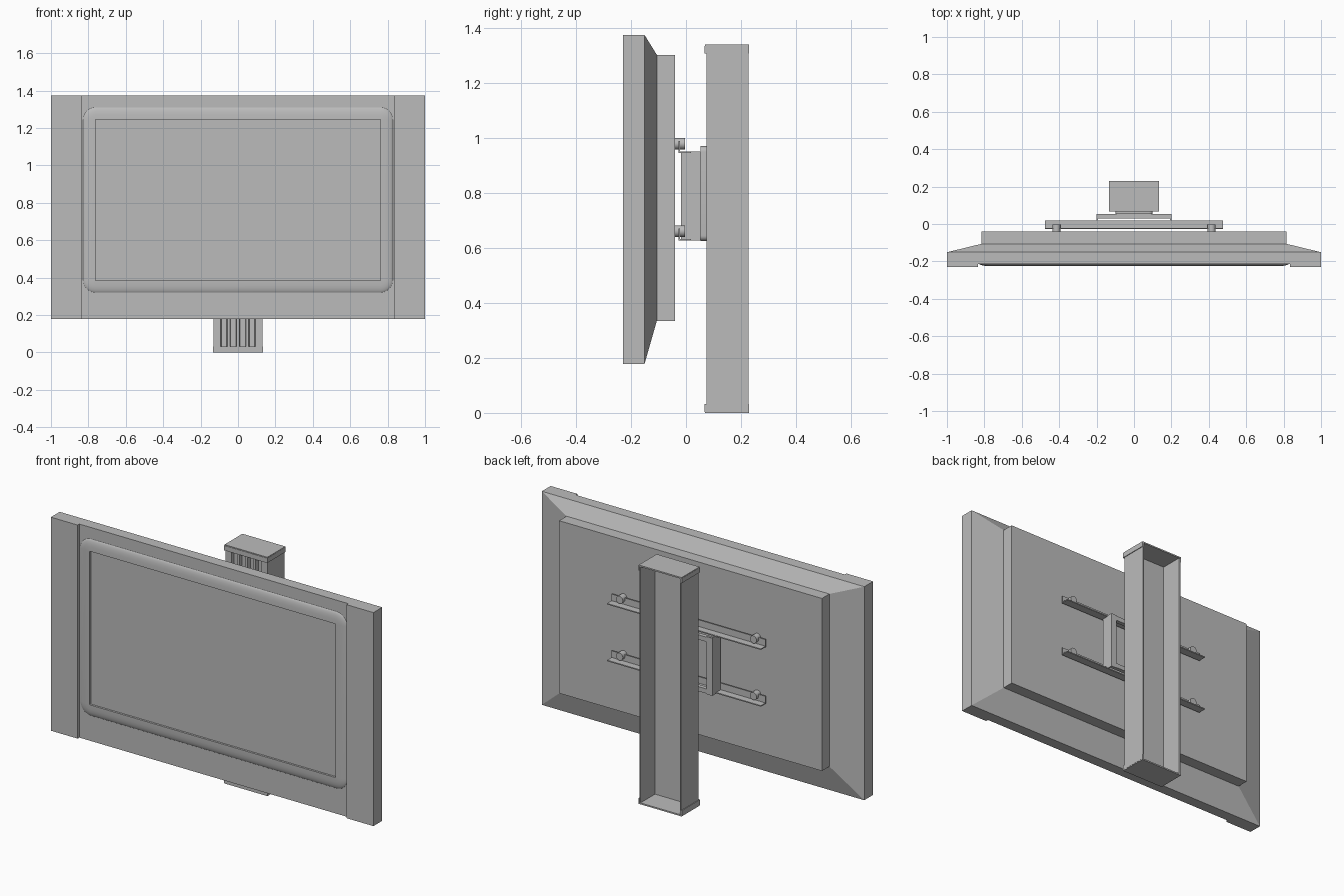
import bpy, bmesh
from math import pi, sin, cos, radians

if "Cube" in bpy.data.objects:
    bpy.data.objects.remove(bpy.data.objects["Cube"], do_unlink=True)

GREY = (0.5, 0.5, 0.5, 1)
mat = bpy.data.materials.new("plain grey")
mat.use_nodes = True
mat.diffuse_color = GREY
mat.node_tree.nodes["Principled BSDF"].inputs["Base Color"].default_value = GREY


def finish(name, bm, smooth=False):
    bmesh.ops.recalc_face_normals(bm, faces=bm.faces)
    mesh = bpy.data.meshes.new(name)
    bm.to_mesh(mesh)
    bm.free()
    mesh.materials.append(mat)
    ob = bpy.data.objects.new(name, mesh)
    bpy.context.collection.objects.link(ob)
    if smooth:
        bpy.ops.object.select_all(action='DESELECT')
        ob.select_set(True)
        bpy.context.view_layer.objects.active = ob
        bpy.ops.object.shade_smooth_by_angle(angle=radians(35))
    return ob


def box(name, x, y, z):
    bm = bmesh.new()
    bmesh.ops.create_cube(bm, size=1)
    for v in bm.verts:
        for i, (lo, hi) in enumerate((x, y, z)):
            v.co[i] = lo if v.co[i] < 0 else hi
    return finish(name, bm)


def mirrored(name, x, y, z):
    box("left_" + name, x, y, z)
    box("right_" + name, (-x[1], -x[0]), y, z)


def loft(name, rings, caps=True, smooth=False):
    bm = bmesh.new()
    loops = [[bm.verts.new(p) for p in ring] for ring in rings]
    n = len(loops[0])
    for a, b in zip(loops, loops[1:]):
        for i in range(n):
            j = (i + 1) % n
            bm.faces.new((a[i], a[j], b[j], b[i]))
    if caps:
        bm.faces.new(loops[0])
        bm.faces.new(loops[-1])
    return finish(name, bm, smooth)


def rect(y, hx, z0, z1):
    return [(-hx, y, z0), (hx, y, z0), (hx, y, z1), (-hx, y, z1)]


def round_rect(y, hx, z0, z1, r, seg=6):
    pts = []
    corners = ((hx - r, z1 - r), (r - hx, z1 - r), (r - hx, z0 + r), (hx - r, z0 + r))
    for k, (cx, cz) in enumerate(corners):
        for s in range(seg + 1):
            a = (k + s / seg) * pi / 2
            pts.append((cx + r * cos(a), y, cz + r * sin(a)))
    return pts


# Display body: front slab, tapered back, rear housing
loft("display_body", [rect(-0.214, 1, 0.178, 1.375), rect(-0.151, 1, 0.178, 1.375),
                      rect(-0.106, 0.815, 0.335, 1.302), rect(-0.04, 0.815, 0.335, 1.302)])
mirrored("side_panel", (0.834, 1), (-0.229, -0.214), (0.178, 1.375))

# Rounded bezel around a recessed screen
profile = [(0, -0.212), (0.004, -0.2155), (0.013, -0.2195), (0.026, -0.2225),
           (0.042, -0.2245), (0.067, -0.225), (0.068, -0.213)]
loft("bezel", [round_rect(y, 0.83 - d, 0.318 + d, 1.313 - d, 0.07 - d) for d, y in profile],
     caps=False, smooth=True)
box("screen", (-0.763, 0.763), (-0.2155, -0.213), (0.385, 1.246))

# Column: channel open at the back, with a fluted front
section = [(0.13, 0.228), (0.122, 0.228), (0.122, 0.1), (-0.122, 0.1),
           (-0.122, 0.228), (-0.13, 0.228), (-0.13, 0.075)]
for cx in (-0.075, -0.025, 0.025, 0.075):
    section += [(cx - 0.018, 0.075), (cx - 0.014, 0.093), (cx + 0.014, 0.093), (cx + 0.018, 0.075)]
section.append((0.13, 0.075))
loft("column", [[(x, y, z) for x, y in section] for z in (0.008, 1.332)])

# Column end caps: thin plate with a rim on the front and sides
for name, plate, rim in (("bottom", (0, 0.008), (0.004, 0.033)),
                         ("top", (1.331, 1.339), (1.308, 1.335))):
    box(name + "_cap_plate", (-0.133, 0.133), (0.07, 0.229), plate)
    box(name + "_cap_front_rim", (-0.133, 0.133), (0.067, 0.076), rim)
    mirrored(name + "_cap_side_rim", (0.13, 0.134), (0.069, 0.229), rim)

# Wall plate with rounded corners, fixed to the column
loft("mount_plate", [round_rect(y, 0.1, 0.625, 0.97, 0.02) for y in (0.053, 0.076)], smooth=True)

# Bracket: two upright angles joined by cross bars
mirrored("upright_web", (0.193, 0.2), (-0.018, 0.053), (0.627, 0.95))
mirrored("upright_flange", (0.165, 0.2), (0.047, 0.053), (0.627, 0.95))
for name, z in (("upper", 0.92), ("lower", 0.63)):
    box(name + "_cross_bar", (-0.2, 0.2), (0.03, 0.053), (z, z + 0.026))

# Angle rails with round standoffs against the display
for name, z in (("upper", 0.945), ("lower", 0.627)):
    box(name + "_rail_ledge", (-0.477, 0.477), (-0.028, 0.018), (z, z + 0.006))
    box(name + "_rail_flange", (-0.477, 0.477), (-0.028, -0.022), (z, z + 0.043))
    for side, x in (("left", 0.415), ("right", -0.415)):
        zc = z + 0.034
        rings = [[(x + 0.021 * cos(a * pi / 10), y, zc + 0.021 * sin(a * pi / 10))
                  for a in range(20)] for y in (-0.041, -0.003)]
        loft(name + "_" + side + "_standoff", rings, smooth=True)
